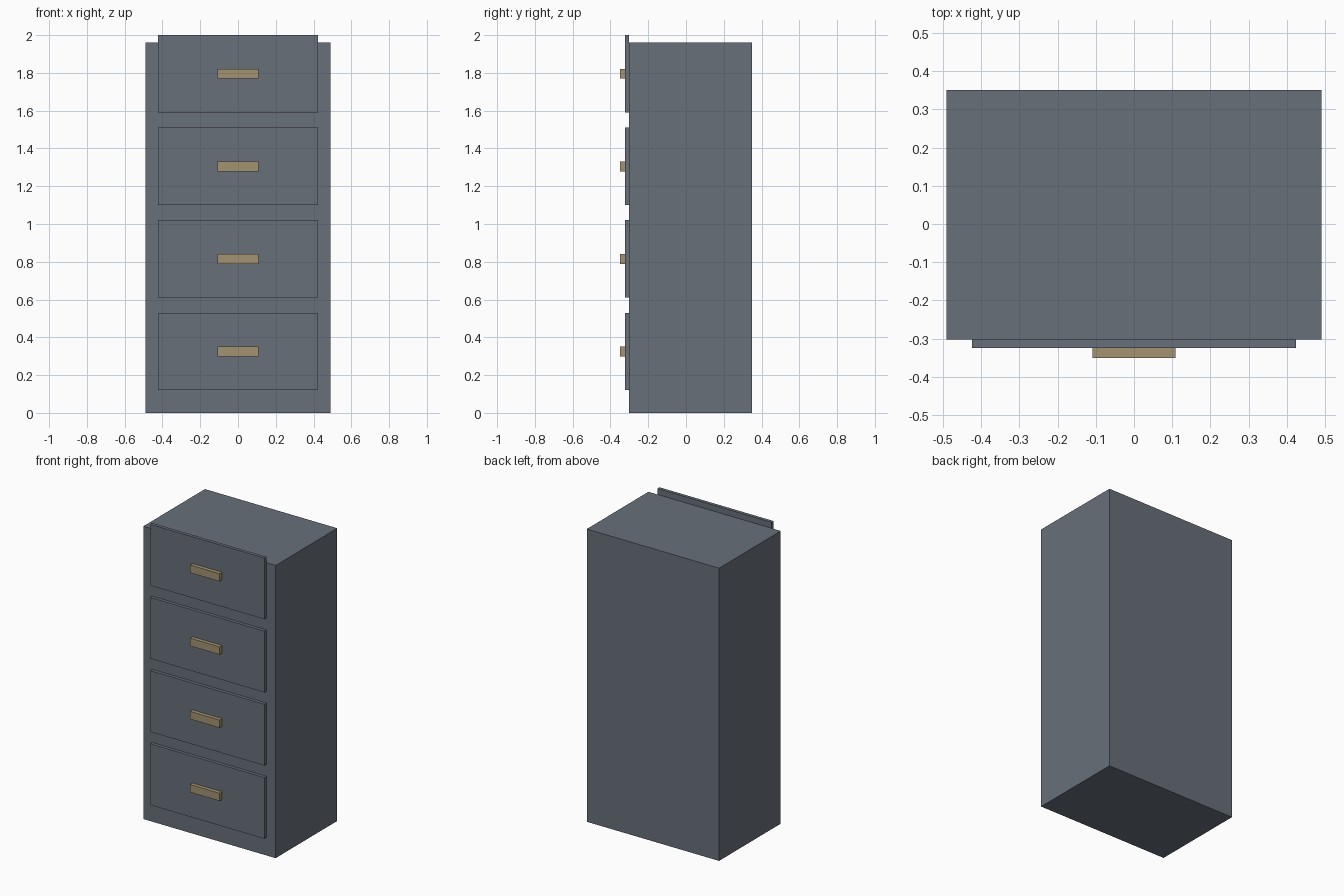
import bpy

# Remove the default object
default = bpy.data.objects.get("Cube")
if default:
    bpy.data.objects.remove(default, do_unlink=True)


def make_material(name, rgb):
    mat = bpy.data.materials.new(name)
    mat.use_nodes = True
    color = (*rgb, 1.0)
    mat.diffuse_color = color
    mat.node_tree.nodes["Principled BSDF"].inputs["Base Color"].default_value = color
    return mat


def box(name, mat, x_half, y_range, z_range):
    """Flat-shaded box, symmetric in x, spanning the given y and z ranges."""
    (y0, y1), (z0, z1) = y_range, z_range
    bpy.ops.mesh.primitive_cube_add(size=1, location=(0, (y0 + y1) / 2, (z0 + z1) / 2))
    obj = bpy.context.object
    obj.name = name
    obj.scale = (2 * x_half, y1 - y0, z1 - z0)
    bpy.ops.object.transform_apply(location=False, rotation=False, scale=True)
    obj.data.materials.append(mat)
    return obj


steel = make_material("slate grey steel", (0.14, 0.16, 0.195))
brass = make_material("dull brass", (0.37, 0.29, 0.165))

# Layout
BODY_FRONT, BODY_BACK = -0.302, 0.35
DRAWER_FRONT, HANDLE_FRONT = -0.324, -0.35
DRAWER_BASE, DRAWER_HEIGHT, PITCH = 0.12, 0.41, 0.49
HANDLE_HALF_HEIGHT = 0.026

# Cabinet body
box("cabinet_body", steel, 0.49, (BODY_FRONT, BODY_BACK), (0, 1.96))

# Drawer fronts, each with a bar handle in the middle
for i in range(4):
    bottom = DRAWER_BASE + i * PITCH
    middle = bottom + DRAWER_HEIGHT / 2
    box(f"drawer_front_{i + 1}", steel, 0.423,
        (DRAWER_FRONT, BODY_FRONT), (bottom, bottom + DRAWER_HEIGHT))
    box(f"drawer_handle_{i + 1}", brass, 0.109,
        (HANDLE_FRONT, DRAWER_FRONT),
        (middle - HANDLE_HALF_HEIGHT, middle + HANDLE_HALF_HEIGHT))
